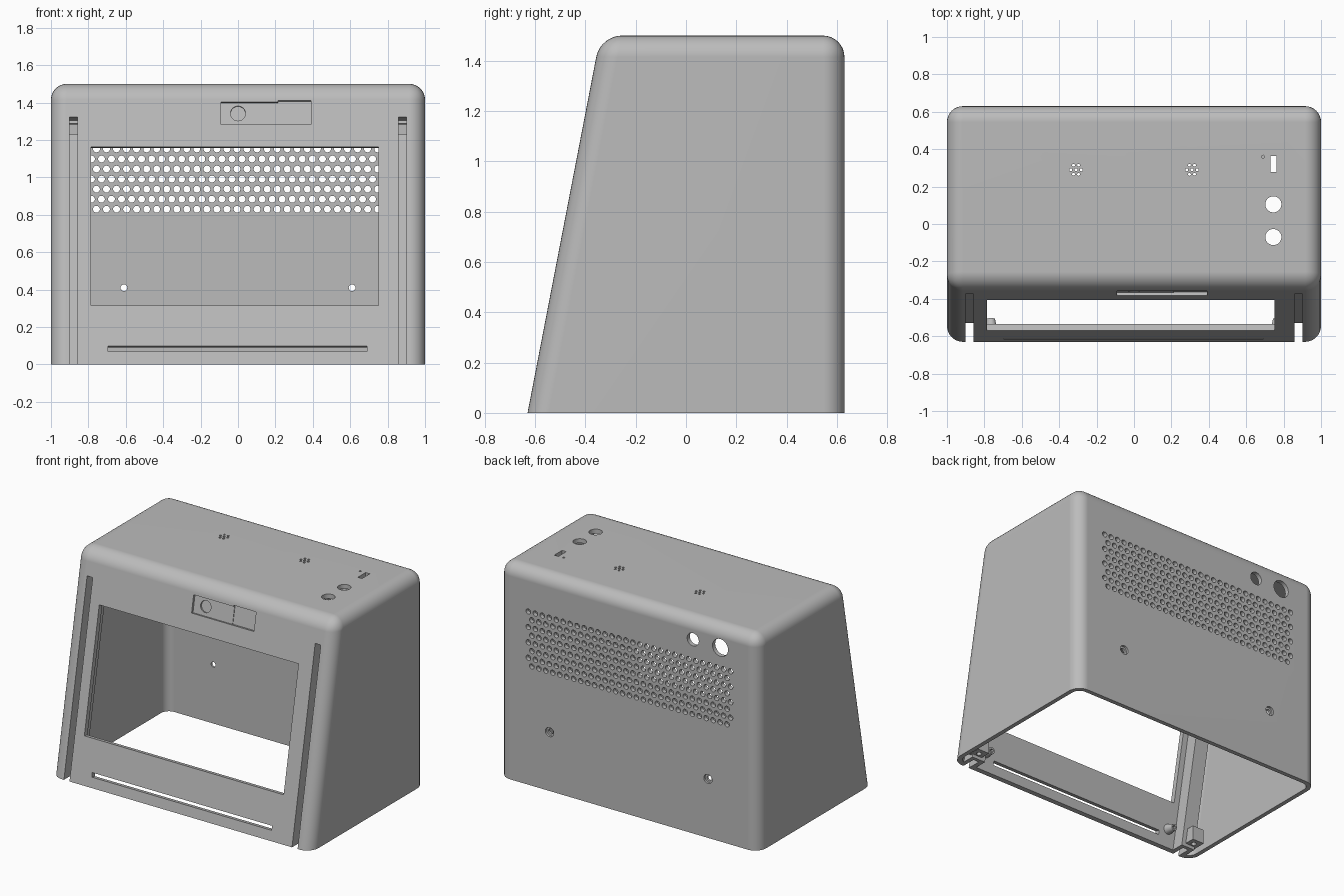
import bpy, bmesh, math
from mathutils import Matrix, Vector

old = bpy.data.objects.get("Cube")
if old:
    bpy.data.objects.remove(old, do_unlink=True)

HEIGHT, HALF_X, HALF_Y, SLOPE = 1.5, 1.0, 0.63, 0.193
TILT = math.atan(SLOPE)
# Frame lying on the sloped front: x across, y into the wall, z up the slope
FRONT = Matrix.Translation((0, -HALF_Y, 0)) @ Matrix.Rotation(-TILT, 4, 'X')
WORLD = Matrix.Identity(4)

grey = bpy.data.materials.new("plain grey plastic")
grey.use_nodes = True
grey.diffuse_color = (0.5, 0.5, 0.5, 1)
grey.node_tree.nodes["Principled BSDF"].inputs["Base Color"].default_value = (0.5, 0.5, 0.5, 1)


def to_object(name, bm):
    bmesh.ops.recalc_face_normals(bm, faces=bm.faces)
    mesh = bpy.data.meshes.new(name)
    bm.to_mesh(mesh)
    bm.free()
    mesh.materials.append(grey)
    obj = bpy.data.objects.new(name, mesh)
    bpy.context.collection.objects.link(obj)
    return obj


def add_box(bm, x, y, z, frame=WORLD):
    """Box from three (low, high) ranges."""
    mid = Vector([(a + b) / 2 for a, b in (x, y, z)])
    size = [b - a for a, b in (x, y, z)]
    bmesh.ops.create_cube(bm, size=1, matrix=frame @ Matrix.Translation(mid) @ Matrix.Diagonal((*size, 1)))


def add_rod(bm, centre, radius, length, axis='Z', sides=24, frame=WORLD, tip=None):
    turn = Matrix.Rotation(math.pi / 2, 4, 'X') if axis == 'Y' else WORLD
    bmesh.ops.create_cone(bm, cap_ends=True, segments=sides, radius1=radius,
                          radius2=radius if tip is None else tip, depth=length,
                          matrix=frame @ Matrix.Translation(centre) @ turn)


def wedge(name, bottom, wall, front_wall, radius):
    """Rounded body with a sloped front and a flat, unrounded bottom."""
    top, side, back = HEIGHT - wall, HALF_X - wall, HALF_Y - wall
    bm = bmesh.new()
    add_box(bm, (-side, side), (-1, back), (bottom, top))
    for v in bm.verts:
        if v.co.y < 0:
            v.co.y = -HALF_Y + SLOPE * v.co.z + front_wall
    edges = [e for e in bm.edges if any(v.co.z > bottom + 0.1 for v in e.verts)]
    bmesh.ops.bevel(bm, geom=edges, offset=radius, segments=8, profile=0.5, affect='EDGES')
    return to_object(name, bm)


def combine(target, tool, operation):
    mod = target.modifiers.new("combine", 'BOOLEAN')
    mod.operation, mod.solver, mod.object = operation, 'EXACT', tool
    bpy.context.view_layer.objects.active = target
    bpy.ops.object.modifier_apply(modifier=mod.name)
    bpy.data.objects.remove(tool, do_unlink=True)


# Hollow shell
shell = wedge("housing_shell", 0, 0, 0, 0.085)
combine(shell, wedge("hollow", -0.3, 0.03, 0.036, 0.058), 'DIFFERENCE')

# Channels behind the two front slots, and their foot blocks
ribs = bmesh.new()
blocks = bmesh.new()
for side in (-1, 1):
    def span(a, b):
        return tuple(sorted((side * a, side * b)))
    add_box(ribs, span(0.825, 0.93), (0.02, 0.122), (-0.1, 1.38), FRONT)
    add_box(blocks, span(0.855, 0.945), (-0.52, -0.43), (0.02, 0.12))
combine(shell, to_object("ribs", ribs), 'UNION')
combine(shell, to_object("blocks", blocks), 'UNION')

# Camera pad and screw bosses inside the front wall
pads = bmesh.new()
add_box(pads, (-0.11, 0.41), (0.02, 0.05), (1.29, 1.45), FRONT)
for side in (-1, 1):
    add_rod(pads, (side * 0.765, 0.06, 0.13), 0.022, 0.08, 'Y', 16, FRONT, 0.038)
combine(shell, to_object("pads", pads), 'UNION')

# First cuts: flat bottom, window, slots, camera recess, back and top openings
cuts = bmesh.new()
add_box(cuts, (-1.5, 1.5), (-1.5, 1.5), (-1, 0))
combine(shell, to_object("ground_cut", cuts), 'DIFFERENCE')

cuts = bmesh.new()
add_box(cuts, (-0.785, 0.75), (-0.1, 0.07), (0.32, 1.185), FRONT)
add_box(cuts, (-0.695, 0.69), (-0.1, 0.07), (0.07, 0.1), FRONT)
add_box(cuts, (-0.09, 0.22), (-0.1, 0.016), (1.307, 1.428), FRONT)
for side in (-1, 1):
    x = sorted((side * 0.857, side * 0.9))
    add_box(cuts, x, (-0.2, 0.098), (-0.2, 1.347), FRONT)
for x, r in ((-0.495, 0.045), (-0.705, 0.06)):
    add_rod(cuts, (x, HALF_Y, 1.35), r, 0.2, 'Y', 32)
for x in (-0.61, 0.61):
    add_rod(cuts, (x, HALF_Y, 0.41), 0.018, 0.2, 'Y', 16)
for y in (-0.07, 0.105):
    add_rod(cuts, (0.745, y, HEIGHT), 0.043, 0.2, sides=32)
add_box(cuts, (0.729, 0.761), (0.277, 0.363), (1.4, 1.6))
add_rod(cuts, (0.69, 0.36, HEIGHT), 0.008, 0.02, sides=10)
# Sound holes
for x in (-0.31, 0.31):
    add_rod(cuts, (x, 0.29, HEIGHT), 0.008, 0.2, sides=10)
    for i in range(6):
        a = i * math.pi / 3
        add_rod(cuts, (x + 0.028 * math.cos(a), 0.29 + 0.028 * math.sin(a), HEIGHT), 0.008, 0.2, sides=10)
combine(shell, to_object("openings", cuts), 'DIFFERENCE')

# Second cuts: steps inside the first ones
cuts = bmesh.new()
add_box(cuts, (0.215, 0.39), (-0.1, 0.02), (1.307, 1.436), FRONT)
add_rod(cuts, (0, 0, 1.37), 0.04, 0.056, 'Y', 32, FRONT)
for side in (-1, 1):
    x = sorted((side * 0.857, side * 0.9))
    add_box(cuts, x, (0.05, 0.2), (1.27, 1.33), FRONT)
    add_rod(cuts, (side * 0.61, HALF_Y, 0.41), 0.032, 0.03, 'Y', 16)
    add_rod(cuts, (side * 0.9, -0.475, 0.03), 0.018, 0.08, sides=12)
    add_rod(cuts, (side * 0.765, 0.1, 0.13), 0.012, 0.09, 'Y', 12, FRONT)
combine(shell, to_object("steps", cuts), 'DIFFERENCE')

# Staggered vent holes in the back
PITCH = 0.0537
vents = bmesh.new()
for row in range(8):
    start = -0.757 - (row % 2) * PITCH / 2
    for col in range(29 + row % 2):
        add_rod(vents, (start + col * PITCH, HALF_Y, 0.83 + row * PITCH), 0.0185, 0.2, 'Y', 14)
combine(shell, to_object("vents", vents), 'DIFFERENCE')

# Smooth fillets, crisp edges
bpy.ops.object.select_all(action='DESELECT')
shell.select_set(True)
bpy.context.view_layer.objects.active = shell
bpy.ops.object.shade_smooth_by_angle(angle=math.radians(30))
weighted = shell.modifiers.new("even_shading", 'WEIGHTED_NORMAL')
weighted.keep_sharp = True
